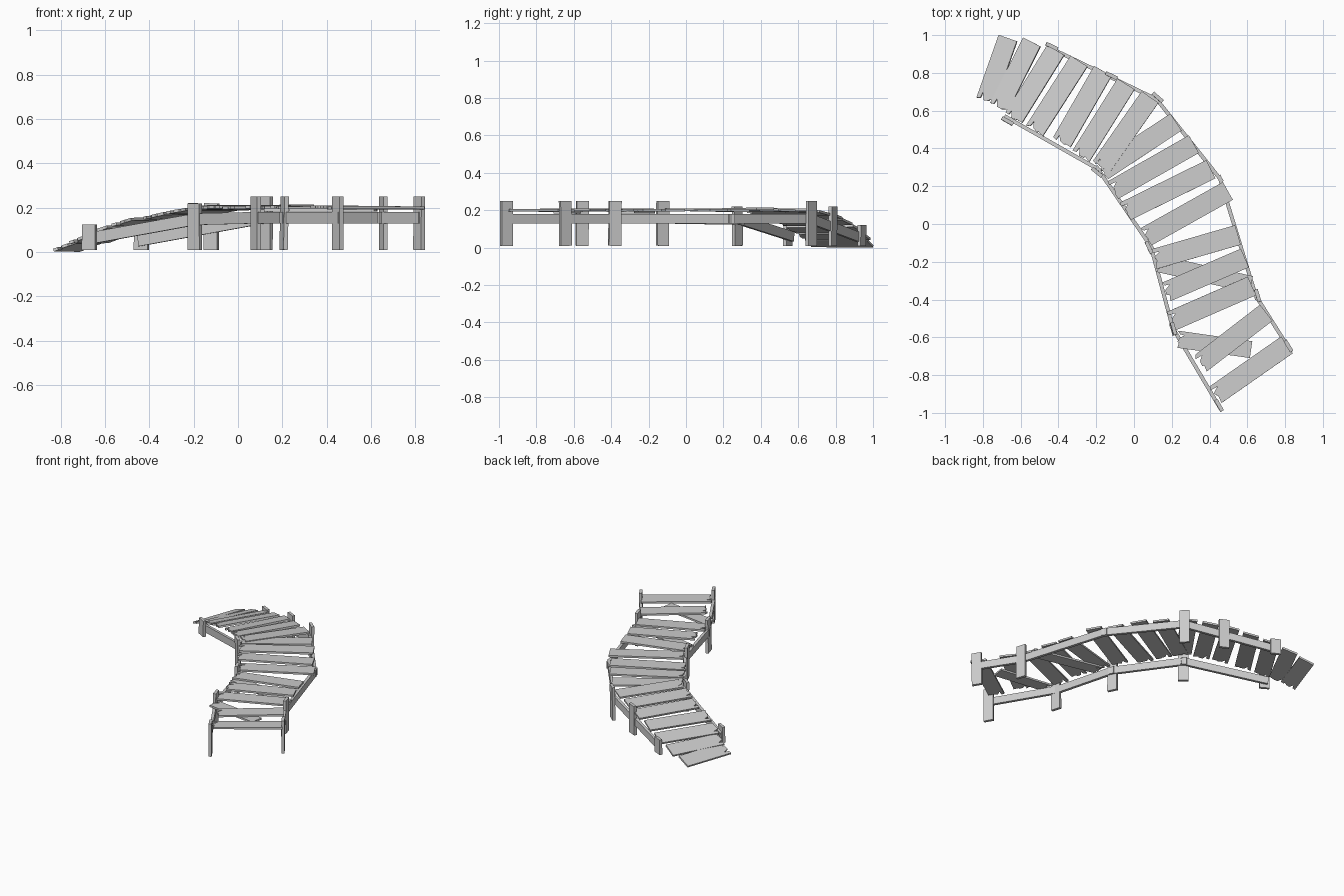
import bpy, bmesh, random
from mathutils import Vector, Matrix

if "Cube" in bpy.data.objects:
    bpy.data.objects.remove(bpy.data.objects["Cube"])
random.seed(4)


def make(name, bm):
    bmesh.ops.recalc_face_normals(bm, faces=bm.faces)
    me = bpy.data.meshes.new(name)
    bm.to_mesh(me)
    bm.free()
    ob = bpy.data.objects.new(name, me)
    bpy.context.collection.objects.link(ob)
    return ob


def slab(name, outline, thick, origin, u, v):
    """Extruded outline placed with its local axes u, v."""
    u, v = u.normalized(), v.normalized()
    n = u.cross(v).normalized()
    bm = bmesh.new()
    f = bm.faces.new([bm.verts.new((a, b, -thick / 2)) for a, b in outline])
    ext = bmesh.ops.extrude_face_region(bm, geom=[f])
    top = [e for e in ext["geom"] if isinstance(e, bmesh.types.BMVert)]
    bmesh.ops.translate(bm, verts=top, vec=(0, 0, thick))
    ob = make(name, bm)
    m = Matrix((u, v, n)).transposed().to_4x4()
    m.translation = origin
    ob.matrix_world = m


def plank(name, a, b, z, pitch, w=0.108, dz=0.0):
    A, B = Vector((*a, z)), Vector((*b, z + dz))
    u = (B - A).normalized()
    v = Vector((-u.y, u.x, -pitch))
    h, l = w / 2, (B - A).length / 2
    # splintered near end, clean far end
    ends = [(-l + random.uniform(-.006, .012), h * t)
            for t in (1, .62, .55, .2, -.3, -.38, -1)]
    ends[2] = (-l + .035, ends[2][1])
    slab(name, [(l, -h), (l, h)] + ends, 0.013, (A + B) / 2, u, v)


def board(name, p, q, height, thick):
    """Upright beam between two points."""
    P, Q = Vector(p), Vector(q)
    u = (Q - P).normalized()
    P, Q = P - u * 0.02, Q + u * 0.02
    l, h = (Q - P).length / 2, height / 2
    side = u.cross(Vector((0, 0, 1)))
    slab(name, [(-l, -h), (l, -h), (l, h), (-l, h)], thick,
         (P + Q) / 2, u, side.cross(u))


# deck planks: left end, right end, height, pitch
planks = [
    ((-.783, .656), (-.667, .984), .027, .36),
    ((-.714, .619), (-.54, .963), .060, .34),
    ((-.64, .556), (-.413, .921), .098, .30),
    ((-.524, .497), (-.29, .862), .135, .25),
    ((-.386, .425), (-.164, .81), .163, .20),
    ((-.28, .36), (-.042, .741), .185, .15),
    ((-.175, .30), (.085, .672), .202, .08),
    ((-.17, .28), (.222, .54), .200, .03),
    ((-.11, .18), (.317, .423), .203, 0),
    ((-.05, .065), (.407, .29), .200, .02),
    ((.06, -.07), (.497, .175), .204, 0),
    ((.11, -.185), (.55, -.058), .201, .02),
    ((.17, -.36), (.587, -.18), .204, 0),
    ((.20, -.513), (.624, -.328), .201, -.02),
    ((.35, -.74), (.70, -.47), .203, 0),
    ((.43, -.905), (.81, -.64), .200, .02),
]
for i, (a, b, z, p) in enumerate(planks):
    plank(f"deck_plank_{i + 1}", a, b, z, p, dz=random.uniform(-.004, .006))

# loose planks lying askew
plank("loose_plank_1", (.13, -.21), (.62, -.32), .190, 0, .09)
plank("loose_plank_2", (.23, -.61), (.62, -.665), .190, 0, .09)

# side beams
left = [(.45, -.965, .155), (.205, -.55, .155), (.09, -.12, .155),
        (-.19, .29, .148), (-.665, .56, .062)]
right = [(.812, -.645, .155), (.645, -.38, .155), (.455, .24, .155),
         (.12, .66, .155), (-.43, .925, .055)]
for side, pts in (("left", left), ("right", right)):
    for i, (p, q) in enumerate(zip(pts, pts[1:])):
        board(f"{side}_beam_{i + 1}", p, q, .052, .02)

# posts: x, y, top height, direction along the bridge
posts = [
    (-.67, .545, .125, (-.48, .27)), (-.195, .275, .22, (-.40, .33)),
    (.08, -.125, .25, (-.2, .42)), (.208, -.555, .25, (-.12, .43)),
    (.45, -.96, .25, (-.24, .42)),
    (-.435, .94, .12, (-.55, .26)), (-.12, .785, .22, (-.55, .26)),
    (.125, .67, .25, (-.4, .35)), (.655, -.38, .25, (-.16, .5)),
    (.817, -.645, .25, (-.17, .27)),
]
for i, (x, y, top, d) in enumerate(posts):
    w, h = .034, (top - .01) / 2
    slab(f"post_{i + 1}", [(-w, -h), (w, -h), (w, h), (-w, h)], .02,
         Vector((x, y, .01 + h)), Vector((*d, 0)),
         Vector((random.uniform(-.02, .02), random.uniform(-.02, .02), 1)))
